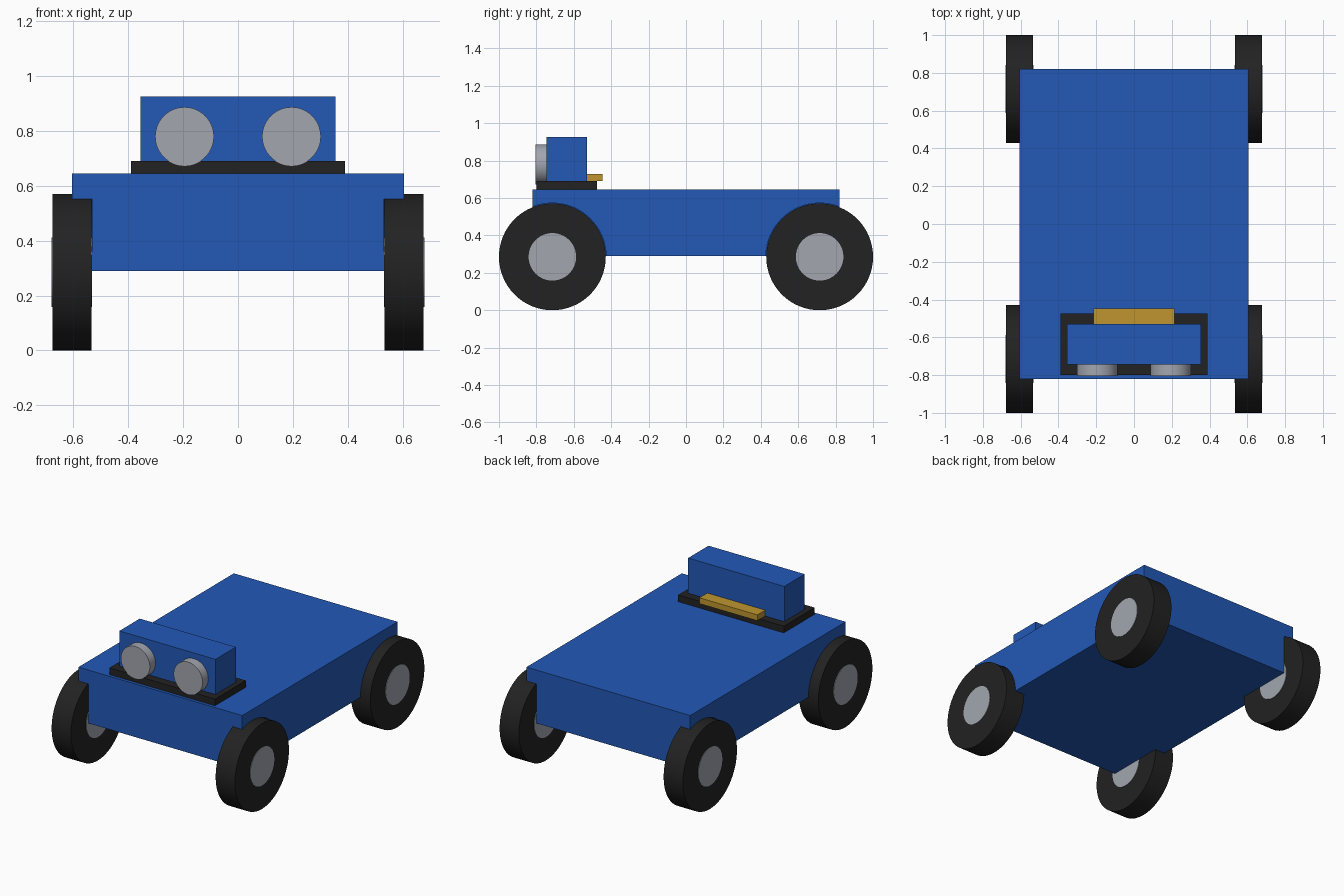
import bpy
import math

cube = bpy.data.objects.get("Cube")
if cube:
    bpy.data.objects.remove(cube, do_unlink=True)


def material(name, r, g, b):
    m = bpy.data.materials.new(name)
    m.diffuse_color = (r, g, b, 1)
    m.use_nodes = True
    m.node_tree.nodes["Principled BSDF"].inputs["Base Color"].default_value = (r, g, b, 1)
    return m


blue = material("blue", 0.016, 0.098, 0.47)
black = material("black", 0.016, 0.016, 0.016)
silver = material("silver", 0.36, 0.38, 0.43)
gold = material("gold", 0.52, 0.3, 0.028)


def finish(name, mat):
    ob = bpy.context.object
    ob.name = name
    ob.data.name = name
    ob.data.materials.append(mat)
    return ob


def box(name, mat, x, y, z):
    """Box spanning the (low, high) pairs on each axis."""
    spans = (x, y, z)
    bpy.ops.mesh.primitive_cube_add(size=1, location=[(a + b) / 2 for a, b in spans])
    bpy.context.object.scale = [b - a for a, b in spans]
    bpy.ops.object.transform_apply(location=False, rotation=False, scale=True)
    return finish(name, mat)


def cylinder(name, mat, centre, radius, depth, axis):
    turn = (0, math.pi / 2, 0) if axis == "x" else (math.pi / 2, 0, 0)
    bpy.ops.mesh.primitive_cylinder_add(
        vertices=64, radius=radius, depth=depth, location=centre, rotation=turn)
    bpy.ops.object.transform_apply(location=False, rotation=True, scale=False)
    bpy.ops.object.shade_smooth_by_angle(angle=math.radians(30))
    return finish(name, mat)


AXLE_Y, AXLE_Z, WHEEL_R = 0.7145, 0.2855, 0.2855
WHEEL_X, WHEEL_W = 0.606, 0.142
WELL_X = 0.532

# Chassis
body = box("body", blue, (-0.605, 0.605), (-0.82, 0.82), (0.29, 0.645))

# Wheels, hubs and the round wheel wells cut into the chassis
for side, sx in (("left", 1), ("right", -1)):
    for end, sy in (("front", -1), ("back", 1)):
        label = f"{end}_{side}"
        centre = (sx * WHEEL_X, sy * AXLE_Y, AXLE_Z)
        well = cylinder("well_cutter", blue, (sx * (WELL_X + 0.1), centre[1], AXLE_Z),
                        WHEEL_R + 0.002, 0.2, "x")
        cut = body.modifiers.new("wheel_well", "BOOLEAN")
        cut.operation = "DIFFERENCE"
        cut.solver = "EXACT"
        cut.object = well
        bpy.context.view_layer.objects.active = body
        bpy.ops.object.modifier_apply(modifier=cut.name)
        bpy.data.objects.remove(well, do_unlink=True)
        cylinder(f"{label}_tyre", black, centre, WHEEL_R, WHEEL_W, "x")
        cylinder(f"{label}_hub", silver, centre, 0.127, WHEEL_W + 0.006, "x")

# Sensor head on its circuit board
box("sensor_board", black, (-0.39, 0.39), (-0.8, -0.475), (0.645, 0.69))
box("sensor_head", blue, (-0.355, 0.355), (-0.745, -0.53), (0.69, 0.925))
box("pin_header", gold, (-0.214, 0.214), (-0.53, -0.447), (0.69, 0.729))
for side, sx in (("left", 1), ("right", -1)):
    cylinder(f"{side}_sensor_eye", silver, (sx * 0.195, -0.77, 0.78), 0.107, 0.07, "y")
